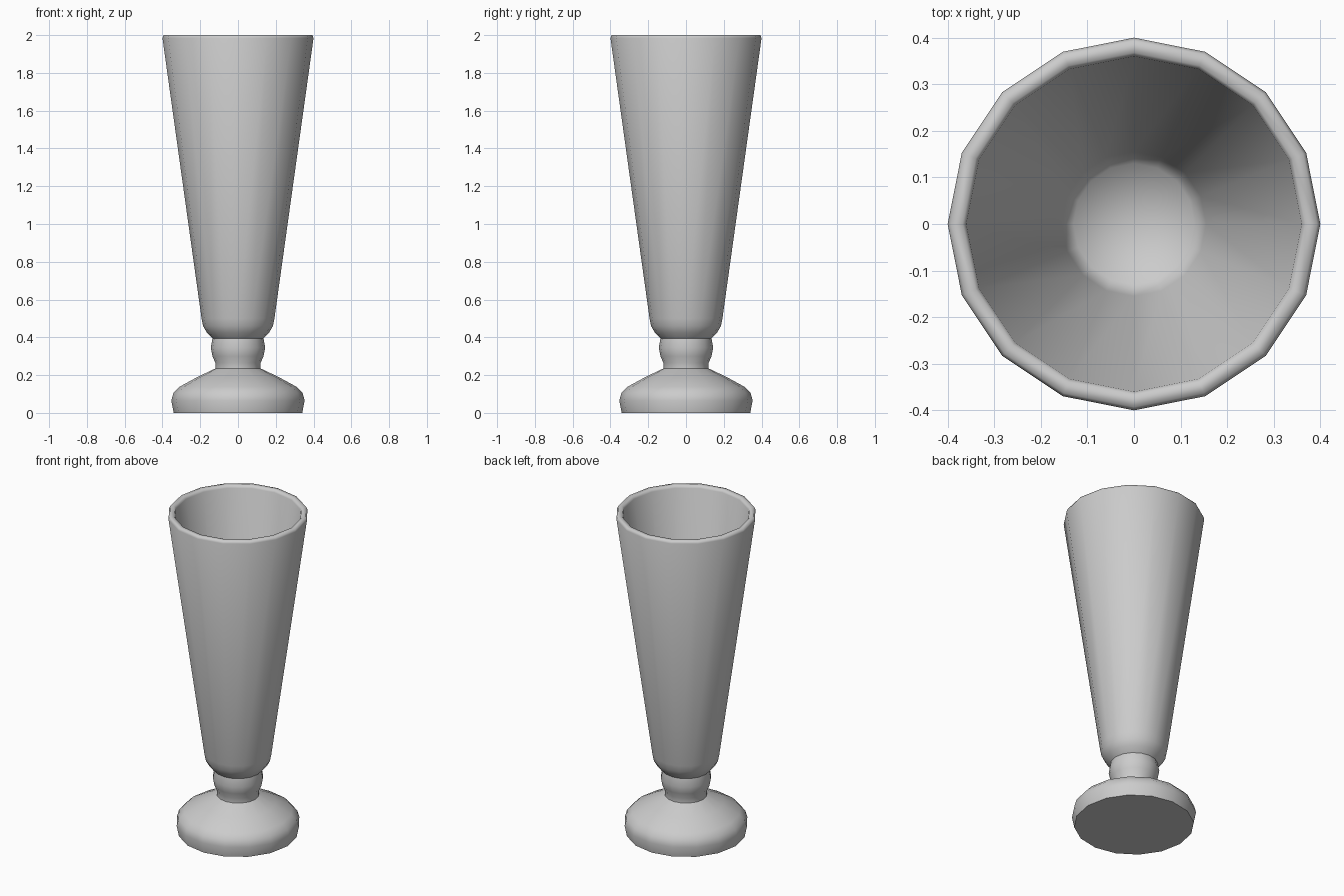
import bpy, bmesh, math

if "Cube" in bpy.data.objects:
    bpy.data.objects.remove(bpy.data.objects["Cube"])

SIDES = 16

grey = bpy.data.materials.new("plain grey")
grey.diffuse_color = (0.6, 0.6, 0.6, 1)
grey.use_nodes = True
grey.node_tree.nodes["Principled BSDF"].inputs["Base Color"].default_value = grey.diffuse_color


def lathe(name, profile, angle=40):
    """Spin (radius, z) points round z; radius 0 closes with a centre point."""
    bm = bmesh.new()
    rings = []
    for r, z in profile:
        if r == 0:
            rings.append([bm.verts.new((0, 0, z))] * SIDES)
        else:
            rings.append([bm.verts.new((r * math.cos(2 * math.pi * i / SIDES),
                                        r * math.sin(2 * math.pi * i / SIDES), z))
                          for i in range(SIDES)])
    for a, b in zip(rings, rings[1:]):
        for i in range(SIDES):
            j = (i + 1) % SIDES
            bm.faces.new(dict.fromkeys((a[i], a[j], b[j], b[i])))
    mesh = bpy.data.meshes.new(name)
    bm.to_mesh(mesh)
    bm.free()
    mesh.materials.append(grey)
    obj = bpy.data.objects.new(name, mesh)
    bpy.context.collection.objects.link(obj)
    bpy.ops.object.select_all(action='DESELECT')
    obj.select_set(True)
    bpy.context.view_layer.objects.active = obj
    bpy.ops.object.shade_smooth_by_angle(angle=math.radians(angle))
    return obj


# Rounded foot with flat underside
lathe("foot", [(0, 0), (0.34, 0), (0.353, 0.065), (0.342, 0.105), (0.31, 0.138),
               (0.215, 0.19), (0.12, 0.235)], 60)

# Short bulging stem
lathe("stem", [(0.12, 0.235), (0.12, 0.265), (0.135, 0.30), (0.144, 0.345),
               (0.135, 0.395)], 60)

# Tall flared bowl: underside, outer wall, rounded rim, inner wall, floor
lathe("bowl", [(0.135, 0.395), (0.165, 0.425), (0.185, 0.46), (0.193, 0.50),
               (0.40, 1.985), (0.393, 2.0), (0.368, 2.0), (0.36, 1.985),
               (0.155, 0.50), (0.13, 0.45), (0, 0.44)], 75)
